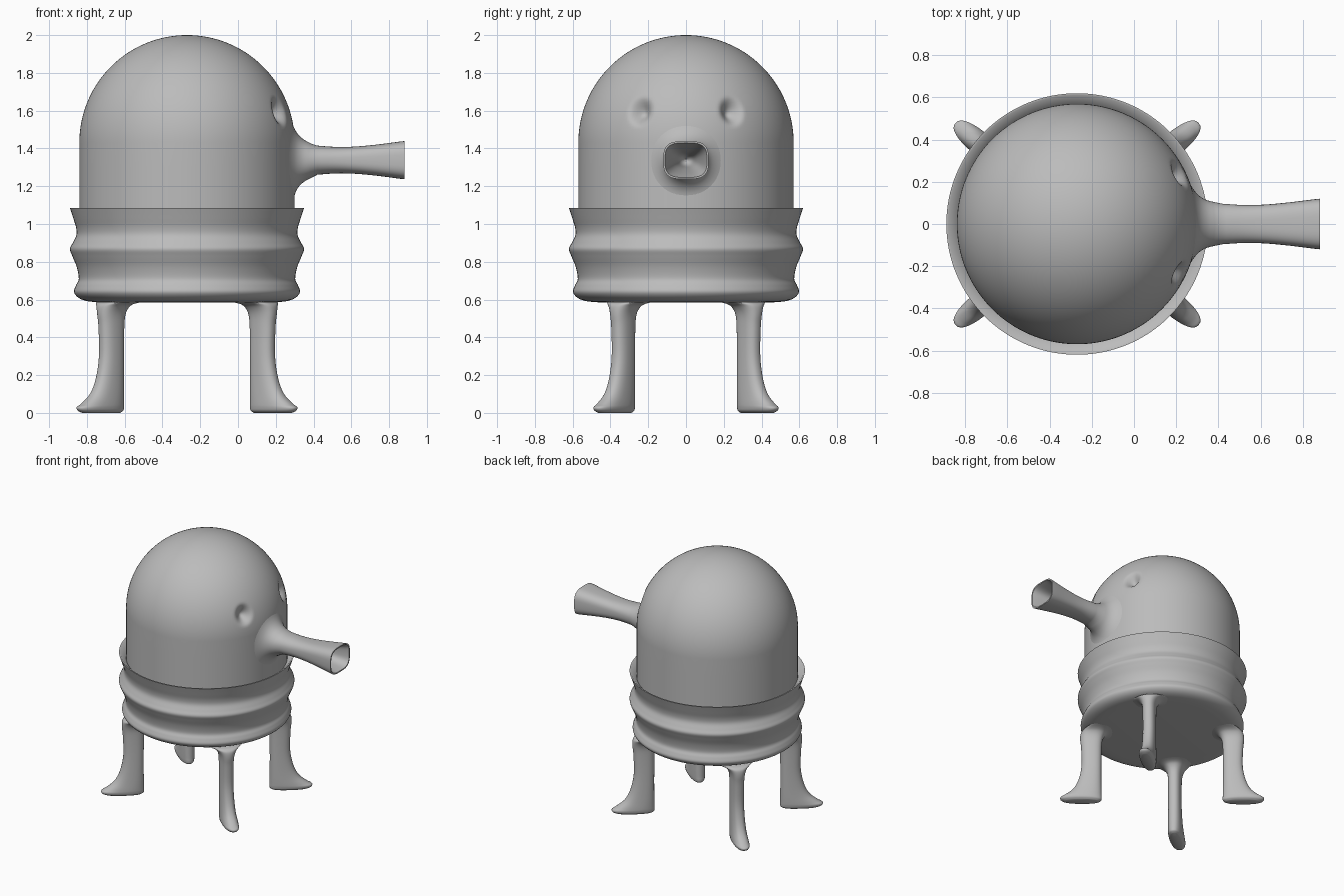
import bpy, bmesh, math
from mathutils import Vector

if "Cube" in bpy.data.objects:
    bpy.data.objects.remove(bpy.data.objects["Cube"])

CX, R, DOME_Z = -0.27, 0.57, 1.43     # body axis, dome radius, dome spring line

grey = bpy.data.materials.new("plain_grey")
grey.use_nodes = True
grey.diffuse_color = (0.5, 0.5, 0.5, 1)
grey.node_tree.nodes["Principled BSDF"].inputs["Base Color"].default_value = (0.5, 0.5, 0.5, 1)


def smooth_path(pts, steps=5):
    """Catmull-Rom curve through tuples of any length."""
    pts = [Vector(p) for p in pts]
    ext = [pts[0]] + pts + [pts[-1]]
    out = []
    for a, b, c, d in zip(ext, ext[1:], ext[2:], ext[3:]):
        for k in range(steps):
            t = k / steps
            out.append(b + (c - a) * (t / 2) + (a * 2 - b * 5 + c * 4 - d) * (t * t / 2)
                       + (b * 3 - a - c * 3 + d) * (t ** 3 / 2))
    return out + [pts[-1]]


def superellipse(n, power):
    """Unit outline; a higher power is squarer."""
    for i in range(n):
        a = math.tau * i / n
        c, s = math.cos(a), math.sin(a)
        yield (math.copysign(abs(c) ** (2 / power), c),
               math.copysign(abs(s) ** (2 / power), s))


def loft(name, rings, cap_start=False, cap_end=False, angle=50):
    """Skin a list of equal rings of points."""
    bm = bmesh.new()
    rows = [[bm.verts.new(p) for p in ring] for ring in rings]
    n = len(rows[0])
    for a, b in zip(rows, rows[1:]):
        for i in range(n):
            j = (i + 1) % n
            bm.faces.new((a[i], a[j], b[j], b[i]))
    if cap_start:
        bm.faces.new(rows[0])
    if cap_end:
        bm.faces.new(rows[-1])
    bmesh.ops.remove_doubles(bm, verts=bm.verts, dist=1e-5)
    bmesh.ops.recalc_face_normals(bm, faces=bm.faces)
    mesh = bpy.data.meshes.new(name)
    bm.to_mesh(mesh)
    bm.free()
    mesh.materials.append(grey)
    obj = bpy.data.objects.new(name, mesh)
    bpy.context.collection.objects.link(obj)
    bpy.ops.object.select_all(action='DESELECT')
    obj.select_set(True)
    bpy.context.view_layer.objects.active = obj
    bpy.ops.object.shade_smooth_by_angle(angle=math.radians(angle))
    return obj


def lathe(profile, n):
    return [[Vector((CX + r * math.cos(math.tau * i / n), r * math.sin(math.tau * i / n), z))
             for i in range(n)] for r, z in profile]


# Domed body with two eye sockets pressed into it
def press_eye(p):
    for side in (-1, 1):
        y, z = side * 0.24, 1.597
        x = CX + math.sqrt(R * R - y * y - (z - DOME_Z) ** 2)
        d = math.sqrt((p.x - x) ** 2 + (p.y - y) ** 2 + ((p.z - z) * 0.85) ** 2)
        t = max(0, 1 - d / 0.078)
        if t > 0:
            depth = 0.06 * t * t * (3 - 2 * t)
            inward = (Vector((CX, 0, DOME_Z)) - p).normalized()
            p = p + inward * depth
    return p


dome = [(R, 0.95), (R, 1.1), (R, 1.2), (R, 1.3)]
dome += [(R * math.cos(a), DOME_Z + R * math.sin(a))
         for a in (math.pi / 2 * i / 64 for i in range(64))] + [(1e-6, DOME_Z + R)]
loft("domed_body", [[press_eye(p) for p in ring] for ring in lathe(dome, 240)])

# Ribbed skirt: closed base, two ribs, open rim around the dome
skirt = smooth_path([(0.46, 0.585), (0.53, 0.592), (0.575, 0.61), (0.598, 0.64),
                     (0.588, 0.675), (0.573, 0.71), (0.583, 0.77), (0.607, 0.83),
                     (0.62, 0.868), (0.605, 0.9), (0.586, 0.94), (0.587, 0.98),
                     (0.602, 1.03), (0.62, 1.085)])
skirt = [Vector((1e-6, 0.585))] + skirt + [Vector((0.61, 1.085)), Vector((0.568, 1.04))]
loft("ribbed_skirt", lathe(skirt, 128))

# Four legs: (height, inner radius, outer radius, half width)
leg = smooth_path([(0.0, 0.465, 0.715, 0.035), (0.012, 0.447, 0.742, 0.05),
                   (0.03, 0.444, 0.748, 0.055), (0.05, 0.445, 0.715, 0.055),
                   (0.1, 0.446, 0.655, 0.052), (0.18, 0.447, 0.615, 0.049),
                   (0.3, 0.447, 0.592, 0.047), (0.45, 0.445, 0.595, 0.048),
                   (0.52, 0.438, 0.602, 0.053), (0.56, 0.42, 0.6, 0.07),
                   (0.578, 0.395, 0.59, 0.095), (0.588, 0.35, 0.57, 0.13)], 4)
for fore, sx in (("front", 1), ("back", -1)):
    for side, sy in (("left", 1), ("right", -1)):
        out = Vector((sx * 0.77, sy * 0.638, 0))
        across = Vector((-out.y, out.x, 0))
        rings = [[Vector((CX, 0, z)) + out * ((a + b) / 2 + u * (b - a) / 2) + across * v * w
                  for u, v in superellipse(32, 2.4)] for z, a, b, w in leg]
        loft(f"{fore}_{side}_leg", rings, cap_start=True, cap_end=True)


# Trumpet snout: the root hugs the dome, the mouth is an open funnel
def dome_x(y, z):
    h = max(0, z - DOME_Z)
    return CX + math.sqrt(R * R - y * y - h * h)


N = 48
snout = []
for lift, hy, hz in smooth_path([(-0.004, 0.2, 0.2), (0.006, 0.165, 0.165), (0.024, 0.135, 0.135),
                                 (0.052, 0.115, 0.11), (0.09, 0.104, 0.09)], 4):
    snout.append([Vector((dome_x(u * hy, 1.335 + v * hz) + lift, u * hy, 1.335 + v * hz))
                  for u, v in superellipse(N, 2.1)])
# (x, half width, half height, squareness)
for x, hy, hz, power in smooth_path([(0.42, 0.096, 0.077, 2.2), (0.52, 0.09, 0.07, 2.4),
                                     (0.62, 0.092, 0.072, 2.7), (0.74, 0.103, 0.083, 3.0),
                                     (0.882, 0.12, 0.101, 3.2), (0.882, 0.111, 0.092, 3.2),
                                     (0.78, 0.088, 0.068, 3.0), (0.62, 0.06, 0.045, 2.5),
                                     (0.45, 0.035, 0.03, 2.0), (0.4, 0.005, 0.005, 2.0)], 4):
    snout.append([Vector((min(x, 0.882), u * hy, 1.338 + v * hz)) for u, v in superellipse(N, power)])
loft("trumpet_snout", snout, cap_end=True)
